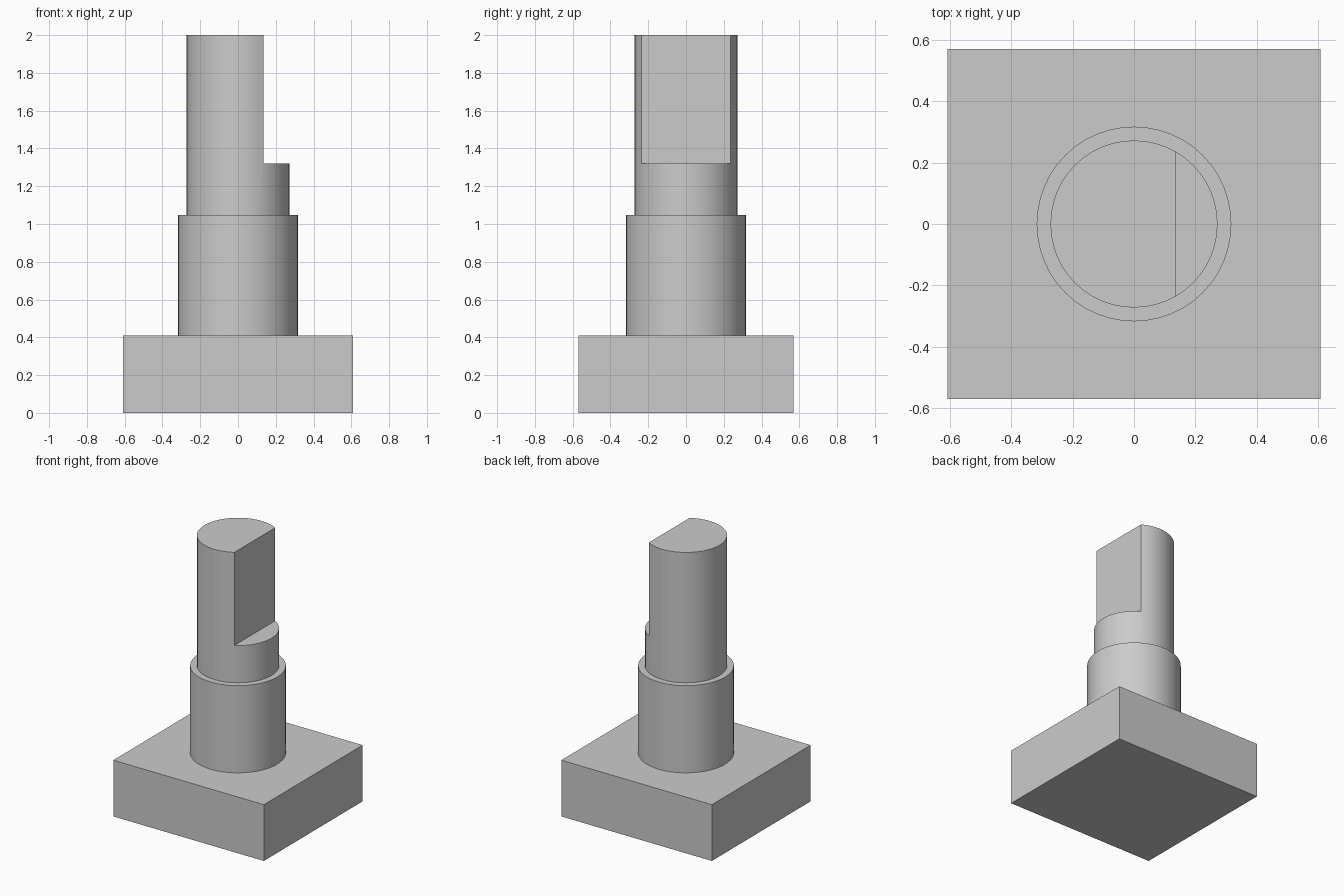
import bpy
import math

if "Cube" in bpy.data.objects:
    bpy.data.objects.remove(bpy.data.objects["Cube"])


def box(name, x0, x1, y0, y1, z0, z1):
    bpy.ops.mesh.primitive_cube_add(size=1, location=((x0 + x1) / 2, (y0 + y1) / 2, (z0 + z1) / 2))
    ob = bpy.context.object
    ob.name = name
    ob.scale = (x1 - x0, y1 - y0, z1 - z0)
    bpy.ops.object.transform_apply(location=False, rotation=False, scale=True)
    return ob


def cylinder(name, radius, z0, z1):
    bpy.ops.mesh.primitive_cylinder_add(vertices=48, radius=radius, depth=z1 - z0,
                                        location=(0, 0, (z0 + z1) / 2))
    ob = bpy.context.object
    ob.name = name
    return ob


def smooth(ob):
    bpy.ops.object.select_all(action='DESELECT')
    ob.select_set(True)
    bpy.context.view_layer.objects.active = ob
    bpy.ops.object.shade_smooth_by_angle(angle=math.radians(30))


# Rectangular body
box("motor_body", -0.608, 0.608, -0.57, 0.57, 0, 0.411)

# Round collar on top of the body
collar = cylinder("collar", 0.317, 0.411, 1.048)
smooth(collar)

# Shaft with a flat milled into its +x side
shaft = cylinder("d_shaft", 0.272, 1.048, 2.0)
cutter = box("flat_cutter", 0.135, 0.5, -0.5, 0.5, 1.32, 2.2)
bpy.context.view_layer.objects.active = shaft
cut = shaft.modifiers.new("flat", 'BOOLEAN')
cut.operation = 'DIFFERENCE'
cut.solver = 'EXACT'
cut.object = cutter
bpy.ops.object.modifier_apply(modifier=cut.name)
bpy.data.objects.remove(cutter, do_unlink=True)
smooth(shaft)
